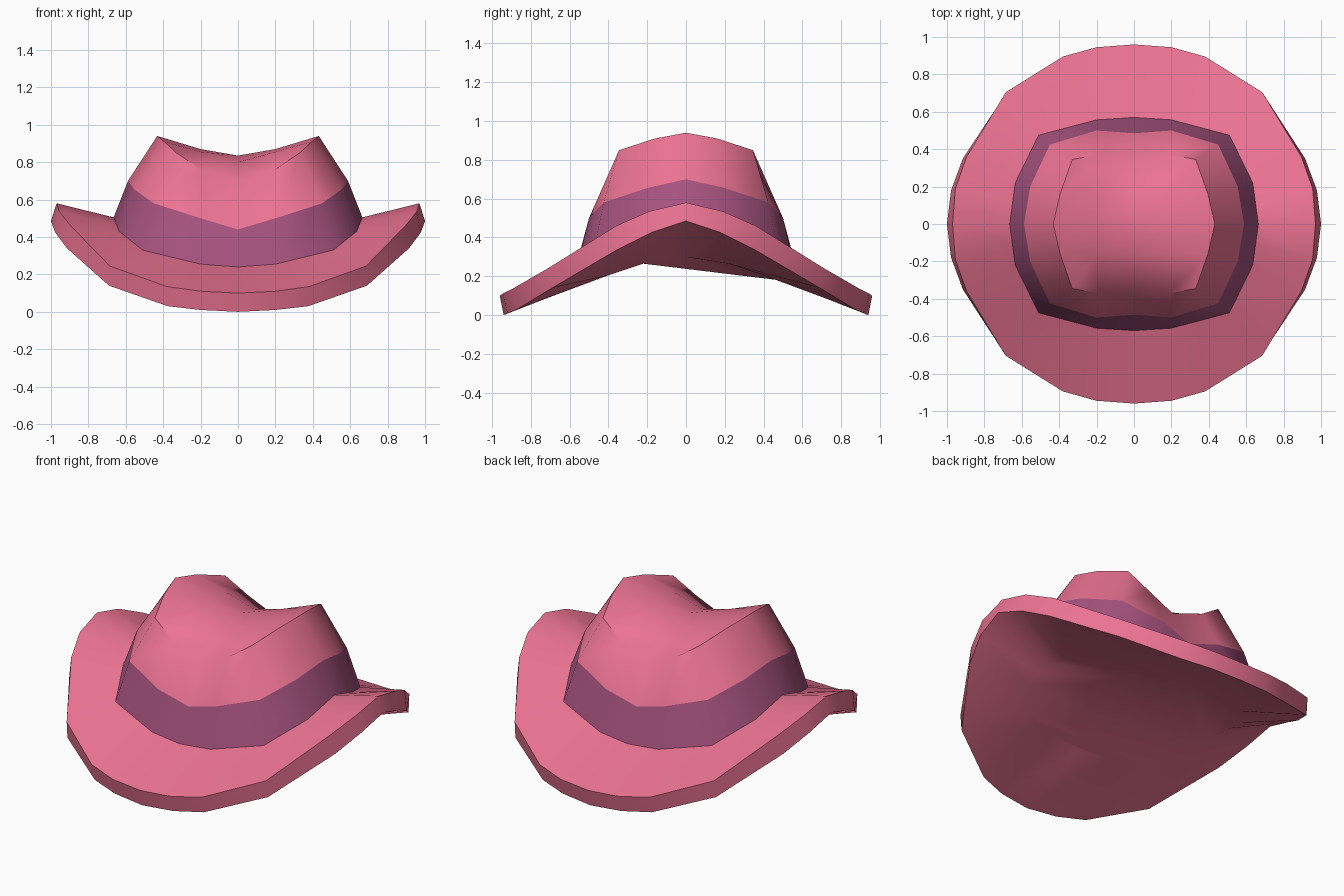
import bpy, bmesh, math

if "Cube" in bpy.data.objects:
    bpy.data.objects.remove(bpy.data.objects["Cube"])


def ring(q):
    """Full loop from a quarter profile running front centre -> right side."""
    front = [(x, -y, z) for x, y, z in q]
    back = [(x, y, z) for x, y, z in q[-2::-1]]
    right = front + back
    return right + [(-x, y, z) for x, y, z in right[-2:0:-1]]


def split(q):
    """Add midpoints to the second and last spans (5 -> 7 points)."""
    mid = lambda a, b: tuple((s + t) / 2 for s, t in zip(a, b))
    return [q[0], q[1], mid(q[1], q[2]), q[2], q[3], mid(q[3], q[4]), q[4]]


def bridge(faces, a, b):
    n = len(a)
    for i in range(n):
        j = (i + 1) % n
        faces.append([a[i], a[j], b[j], b[i]])


def material(name, rgb):
    m = bpy.data.materials.new(name)
    m.diffuse_color = (*rgb, 1)
    m.use_nodes = True
    m.node_tree.nodes["Principled BSDF"].inputs["Base Color"].default_value = m.diffuse_color
    return m


def build(name, faces, mat):
    bm = bmesh.new()
    for f in faces:
        bm.faces.new([bm.verts.new(p) for p in f])
    bmesh.ops.remove_doubles(bm, verts=bm.verts, dist=0.0005)
    me = bpy.data.meshes.new(name)
    bm.to_mesh(me)
    bm.free()
    me.materials.append(mat)
    ob = bpy.data.objects.new(name, me)
    bpy.context.collection.objects.link(ob)
    bpy.ops.object.select_all(action='DESELECT')
    ob.select_set(True)
    bpy.context.view_layer.objects.active = ob
    bpy.ops.object.shade_smooth_by_angle(angle=math.radians(50))
    return ob


pink = material("pink_felt", (0.83, 0.17, 0.29))
purple = material("purple_ribbon", (0.38, 0.085, 0.21))

# Quarter profiles: front centre to right side
band_low = [(0, .57, .24), (.2, .557, .255), (.51, .475, .33), (.635, .22, .43), (.665, 0, .505)]
band_high = [(0, .485, .44), (.2, .5, .5), (.45, .425, .58), (.555, .2, .655), (.588, 0, .7)]
rim_top = [(0, .96, .1), (.2, .945, .11), (.38, .895, .135), (.685, .705, .245),
           (.895, .36, .46), (.955, .19, .535), (.97, 0, .58)]
rim_low = [(0, .94, 0), (.2, .92, .01), (.375, .87, .03), (.69, .69, .14),
           (.915, .35, .34), (.978, .18, .425), (1, 0, .485)]
under = split([(0, .48, .18), (.2, .47, .187), (.45, .4, .205), (.6, .22, .265), (.63, 0, .3)])

# Brim: upper surface, rim edge and underside
faces = []
bridge(faces, ring(rim_top), ring(split(band_low)))
bridge(faces, ring(rim_low), ring(rim_top))
u = ring(under)
bridge(faces, u, ring(rim_low))
n = len(u)
# Underside cap: strips across the front, fan from the back centre
faces.append([u[0], u[n - 1], u[1]])
for i in range(1, 4):
    faces.append([u[i], u[n - i], u[n - i - 1], u[i + 1]])
for i in range(4, n - 4):
    if n // 2 not in (i, i + 1):
        faces.append([u[n // 2], u[i + 1], u[i]])
faces.append([u[n // 2], u[4], u[n - 4]])
build("brim", faces, pink)

# Ribbon band around the crown base
faces = []
bridge(faces, ring(band_low), ring(band_high))
build("hat_band", faces, purple)

# Crown: side walls plus a creased 4 x 4 top; rows run centre to front
top = [[(0, 0, .835), (.2, 0, .87), (.432, 0, .94)],
       [(0, .16, .8), (.2, .16, .855), (.395, .16, .91)],
       [(0, .34, .7), (.19, .37, .755), (.33, .345, .85)]]
faces = []
bridge(faces, ring(band_high), ring(top[2] + [top[1][2], top[0][2]]))
for sx in (1, -1):
    for sy in (1, -1):
        for j in range(2):
            for i in range(2):
                f = [top[j][i], top[j][i + 1], top[j + 1][i + 1], top[j + 1][i]]
                f = [(x * sx, y * sy, z) for x, y, z in f]
                faces.append(f if sx * sy > 0 else f[::-1])
build("crown", faces, pink)
